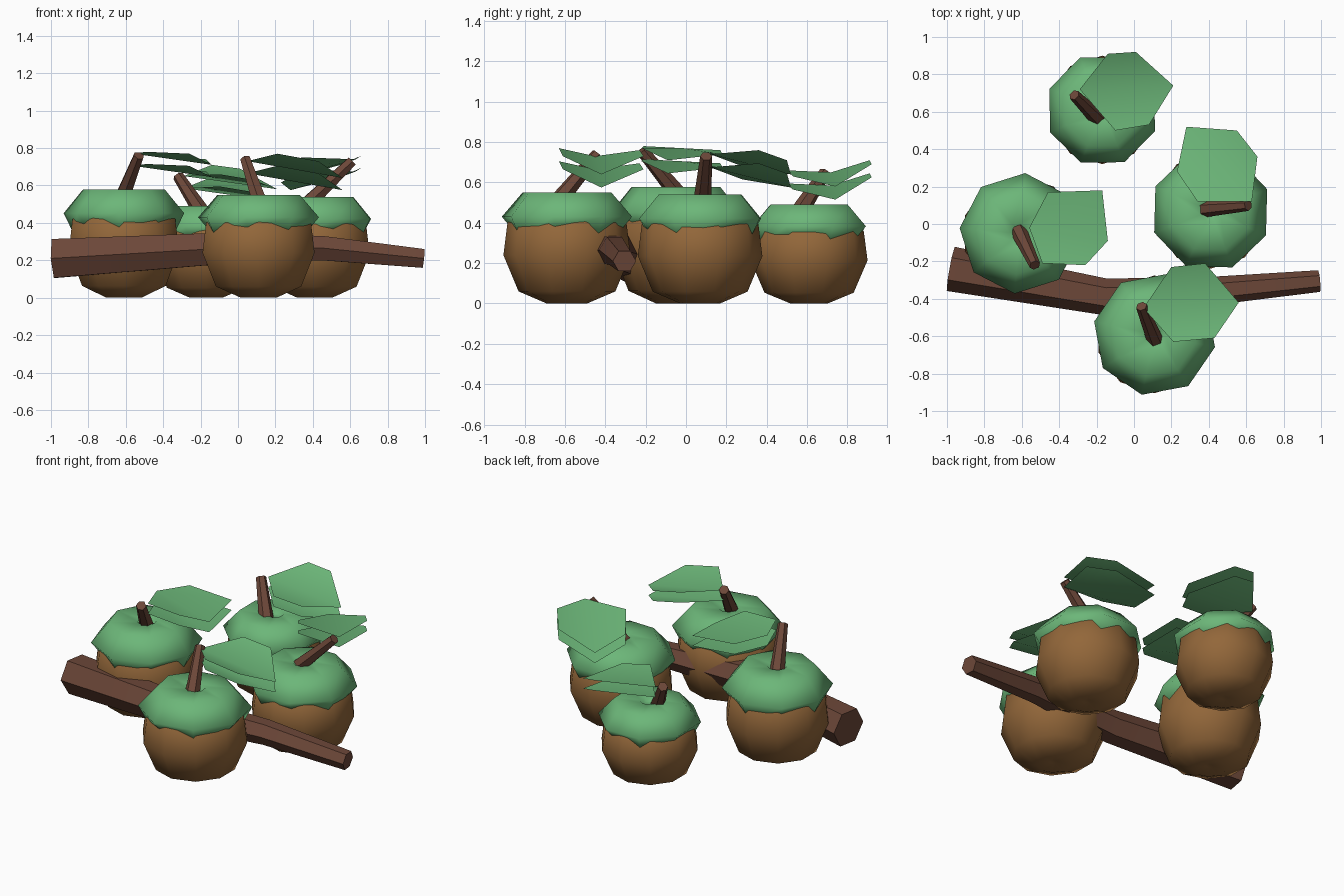
import bpy, bmesh, math
from mathutils import Vector

if "Cube" in bpy.data.objects:
    bpy.data.objects.remove(bpy.data.objects["Cube"], do_unlink=True)


def material(name, rgb):
    m = bpy.data.materials.new(name)
    m.use_nodes = True
    m.diffuse_color = (*rgb, 1)
    node = m.node_tree.nodes["Principled BSDF"]
    node.inputs["Base Color"].default_value = (*rgb, 1)
    node.inputs["Roughness"].default_value = 0.9
    return m


GREEN = material("leaf green", (0.15, 0.47, 0.19))
NUT = material("nut brown", (0.29, 0.135, 0.042))
BARK = material("bark brown", (0.15, 0.063, 0.04))


def make_object(name, bm, mat, smooth_angle):
    mesh = bpy.data.meshes.new(name)
    bm.to_mesh(mesh)
    bm.free()
    mesh.materials.append(mat)
    ob = bpy.data.objects.new(name, mesh)
    bpy.context.collection.objects.link(ob)
    bpy.ops.object.select_all(action="DESELECT")
    ob.select_set(True)
    bpy.context.view_layer.objects.active = ob
    bpy.ops.object.shade_smooth_by_angle(angle=math.radians(smooth_angle))
    return ob


def skin(name, rings, mat, smooth_angle):
    """Join rings of points with quads and close both ends."""
    bm = bmesh.new()
    loops = [[bm.verts.new(p) for p in ring] for ring in rings]
    n = len(loops[0])
    for a, b in zip(loops, loops[1:]):
        for i in range(n):
            j = (i + 1) % n
            bm.faces.new((a[i], a[j], b[j], b[i]))
    bm.faces.new(loops[0][::-1])
    bm.faces.new(loops[-1])
    bmesh.ops.recalc_face_normals(bm, faces=bm.faces)
    return make_object(name, bm, mat, smooth_angle)


def lathe(name, profile, sides, centre, turn, width, height, mat, zigzag=0):
    """Revolve (radius, z) points; zigzag raises every other point of the first ring."""
    rings = []
    for k, (r, z) in enumerate(profile):
        ring = []
        for i in range(sides):
            a = math.radians(turn) + math.tau * i / sides
            lift = zigzag * (-1) ** i if k == 0 else 0
            ring.append((centre[0] + r * width * math.cos(a),
                         centre[1] + r * width * math.sin(a), (z + lift) * height))
        rings.append(ring)
    return skin(name, rings, mat, 80)


def tube(name, path, radii, sides, mat):
    points = [Vector(p) for p in path]
    rings = []
    for k, (p, r) in enumerate(zip(points, radii)):
        along = points[min(k + 1, len(points) - 1)] - points[max(k - 1, 0)]
        q = along.to_track_quat("Z", "Y")
        rings.append([p + q @ Vector((r * math.cos(math.tau * i / sides),
                                      r * math.sin(math.tau * i / sides), 0))
                      for i in range(sides)])
    return skin(name, rings, mat, 45)


def leaf(name, outline):
    """Two folded sheets, one just under the other."""
    bm = bmesh.new()
    for drop in (0, 0.065):
        v = [bm.verts.new((x, y, z - drop)) for x, y, z in outline]
        faces = [bm.faces.new((v[0], v[3], v[2], v[1])),
                 bm.faces.new((v[0], v[5], v[4], v[3]))]
        for f in faces:
            f.normal_update()
            if (f.normal.z < 0) != (drop > 0):
                f.normal_flip()
    return make_object(name, bm, GREEN, 60)


NUT_PROFILE = [(0.02, 0.015), (0.1, 0), (0.24, 0.06), (0.315, 0.24), (0.295, 0.4), (0.2, 0.48)]
CAP_PROFILE = [(0.275, 0.345), (0.33, 0.43), (0.225, 0.55), (0.06, 0.55), (0.04, 0.53)]

# name, centre, width scale, height scale, cap turn, stem base, stem top
FRUITS = [
    ("left_rear", (0.41, 0.07), 0.98, 0.98, 201, (0.37, 0.08, 0.5), (0.61, 0.1, 0.73)),
    ("front", (0.11, -0.59), 1, 1, 168, (0.12, -0.64, 0.5), (0.04, -0.44, 0.74)),
    ("right", (-0.61, -0.05), 0.98, 1.05, 130, (-0.62, -0.03, 0.53), (-0.53, -0.22, 0.76)),
    ("back", (-0.17, 0.61), 0.92, 0.89, 248, (-0.19, 0.56, 0.45), (-0.32, 0.69, 0.65)),
]
# Leaf outlines run stem corner, side, side, tip, side, side
LEAVES = {
    "left_rear": [(0.63, 0.12, 0.74), (0.66, 0.36, 0.76), (0.55, 0.5, 0.71),
                  (0.28, 0.52, 0.64), (0.23, 0.28, 0.68), (0.34, 0.12, 0.75)],
    "front": [(0.05, -0.45, 0.73), (0.2, -0.23, 0.76), (0.38, -0.21, 0.73),
              (0.56, -0.42, 0.64), (0.43, -0.61, 0.73), (0.21, -0.63, 0.77)],
    "right": [(-0.56, -0.02, 0.77), (-0.46, 0.17, 0.76), (-0.17, 0.18, 0.74),
              (-0.14, -0.09, 0.71), (-0.26, -0.22, 0.77), (-0.49, -0.21, 0.78)],
    "back": [(-0.29, 0.72, 0.65), (-0.14, 0.91, 0.71), (0.01, 0.92, 0.69),
             (0.21, 0.74, 0.58), (0.08, 0.53, 0.63), (-0.1, 0.5, 0.66)],
}

# Nuts with caps, stems and leaves
for name, centre, width, height, turn, base, top in FRUITS:
    lathe(name + "_nut", NUT_PROFILE, 10, centre, 90, width, height, NUT)
    lathe(name + "_cap", CAP_PROFILE, 8, centre, turn, width, height, GREEN, 0.02)
    tube(name + "_stem", [base, top], [0.045, 0.03], 6, BARK)
    leaf(name + "_leaf", LEAVES[name])

# Fallen branch
tube("branch", [(-0.98, -0.24, 0.21), (-0.15, -0.39, 0.26), (0.45, -0.355, 0.265), (0.99, -0.305, 0.21)],
     [0.12, 0.098, 0.075, 0.058], 6, BARK)
